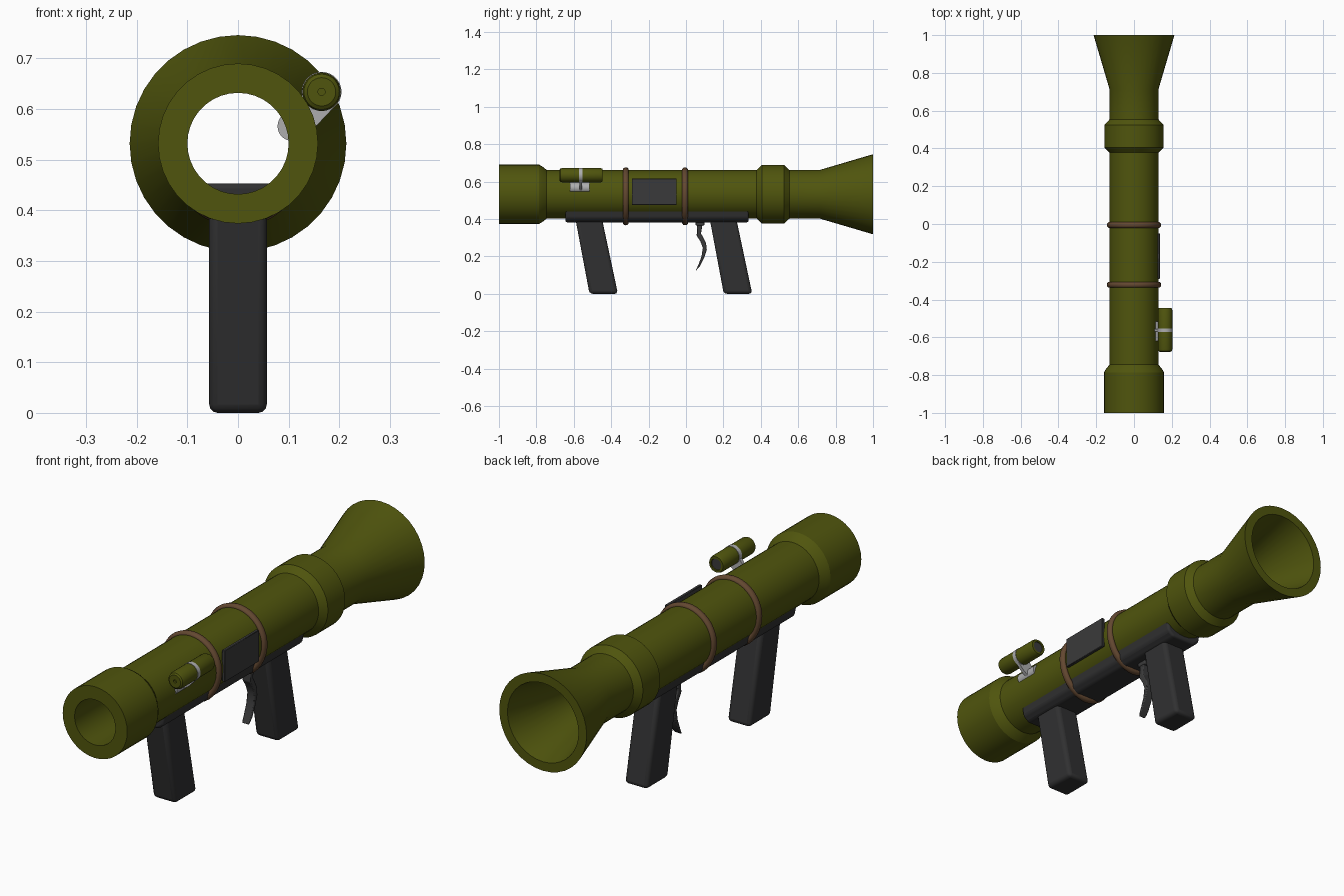
import bpy, bmesh, math
from mathutils import Vector

if "Cube" in bpy.data.objects:
    bpy.data.objects.remove(bpy.data.objects["Cube"])

AXIS_Z = 0.532  # height of the tube axis


def material(name, rgb):
    m = bpy.data.materials.new(name)
    m.diffuse_color = (*rgb, 1)
    m.use_nodes = True
    m.node_tree.nodes["Principled BSDF"].inputs["Base Color"].default_value = m.diffuse_color
    return m


olive = material("olive green", (0.079, 0.090, 0.004))
black = material("grip black", (0.030, 0.030, 0.031))
grey = material("dark grey", (0.042, 0.042, 0.043))
brown = material("leather brown", (0.125, 0.064, 0.030))
silver = material("light grey", (0.42, 0.42, 0.43))


def finish(name, bm, mat, bevel=0, segs=3, angle=30):
    bmesh.ops.recalc_face_normals(bm, faces=bm.faces)
    me = bpy.data.meshes.new(name)
    bm.to_mesh(me)
    bm.free()
    me.materials.append(mat)
    ob = bpy.data.objects.new(name, me)
    bpy.context.collection.objects.link(ob)
    if bevel:
        b = ob.modifiers.new("bevel", 'BEVEL')
        b.width, b.segments, b.limit_method = bevel, segs, 'ANGLE'
    bpy.ops.object.select_all(action='DESELECT')
    ob.select_set(True)
    bpy.context.view_layer.objects.active = ob
    bpy.ops.object.shade_smooth_by_angle(angle=math.radians(angle))
    return ob


def lathe(name, profile, mat, x=0, z=AXIS_Z, n=32, closed=False, angle=30):
    """Spin (radius, y) points about an axis along y."""
    bm = bmesh.new()
    rings = []
    for r, y in profile:
        rings.append([bm.verts.new((x + r * math.cos(2 * math.pi * i / n), y,
                                    z + r * math.sin(2 * math.pi * i / n))) for i in range(n)])
    pairs = list(zip(rings, rings[1:]))
    if closed:
        pairs.append((rings[-1], rings[0]))
    else:
        bm.faces.new(rings[0])
        bm.faces.new(rings[-1])
    for a, b in pairs:
        for i in range(n):
            j = (i + 1) % n
            bm.faces.new((a[i], a[j], b[j], b[i]))
    return finish(name, bm, mat, angle=angle)


def prism(name, pts, axis, lo, hi, mat, bevel=0, segs=3):
    """Extrude an outline: axis 'x' takes (y, z) points, axis 'y' takes (x, z)."""
    bm = bmesh.new()
    if axis == 'x':
        vs = [bm.verts.new((lo, a, b)) for a, b in pts]
        step = Vector((hi - lo, 0, 0))
    else:
        vs = [bm.verts.new((a, lo, b)) for a, b in pts]
        step = Vector((0, hi - lo, 0))
    out = bmesh.ops.extrude_face_region(bm, geom=[bm.faces.new(vs)])
    bmesh.ops.translate(bm, vec=step, verts=[v for v in out["geom"] if isinstance(v, bmesh.types.BMVert)])
    return finish(name, bm, mat, bevel, segs)


# Main tube: outer wall with collars and rear flare, then back along the bore
lathe("launch_tube", [
    (0.158, -1), (0.158, -0.785), (0.150, -0.77), (0.130, -0.745), (0.130, 0.378),
    (0.157, 0.405), (0.157, 0.525), (0.130, 0.553), (0.130, 0.715), (0.214, 1),
    (0.174, 1), (0.100, 0.715), (0.100, -1)], olive, n=36, closed=True, angle=20)

# Under-tube rail
half = [(0.058, 0.382), (0.085, 0.403), (0.094, 0.453)]
prism("rail", half + [(-x, z) for x, z in reversed(half)], 'y', -0.645, 0.335, black, 0.01)

# Two slanted hand grips
for name, y in (("front_grip", 0), ("rear_grip", 0.718)):
    prism(name, [(-0.592 + y, 0.405), (-0.450 + y, 0.405), (-0.364 + y, 0.0), (-0.516 + y, 0.0)],
          'x', -0.057, 0.057, black, 0.017)

# Trigger
prism("trigger_mount", [(0.052, 0.39), (0.098, 0.39), (0.098, 0.365), (0.052, 0.365)],
      'x', -0.022, 0.022, grey, 0.004)
prism("trigger", [(0.060, 0.37), (0.057, 0.31), (0.077, 0.28), (0.090, 0.245), (0.083, 0.20),
                  (0.068, 0.16), (0.052, 0.122), (0.075, 0.148), (0.096, 0.19), (0.111, 0.235),
                  (0.107, 0.272), (0.093, 0.30), (0.080, 0.322), (0.088, 0.37)],
      'x', -0.019, 0.019, grey, 0.004, 2)


# Straps around tube and rail, drooping slightly below
def strap(name, y, n=40, m=10, r=0.016):
    bm = bmesh.new()
    rings = []
    for i in range(n):
        a = 2 * math.pi * i / n
        c, s = math.cos(a), math.sin(a)
        rz = 0.131 if s > 0 else 0.153
        ring = []
        for k in range(m):
            b = 2 * math.pi * k / m
            d = 0.8 * r * math.cos(b)
            ring.append(bm.verts.new(((0.131 + d) * c, y + r * math.sin(b), AXIS_Z + (rz + d) * s)))
        rings.append(ring)
    for i in range(n):
        p, q = rings[i], rings[(i + 1) % n]
        for k in range(m):
            l = (k + 1) % m
            bm.faces.new((p[k], p[l], q[l], q[k]))
    finish(name, bm, brown, angle=60)


strap("front_strap", -0.322)
strap("rear_strap", -0.005)

# Flat side panel
prism("side_panel", [(-0.29, 0.475), (-0.05, 0.475), (-0.05, 0.615), (-0.29, 0.615)],
      'x', 0.124, 0.138, grey, 0.002, 1)

# Sight: body, rear lens, front dimple, clamp, strut and base
SX, SZ = 0.165, 0.634
lathe("sight_body", [(0.007, -0.668), (0.007, -0.677), (0.028, -0.677), (0.035, -0.672), (0.038, -0.662),
                     (0.038, -0.456), (0.034, -0.446), (0.025, -0.446), (0.024, -0.455)],
      olive, SX, SZ, 28)
lathe("sight_lens", [(0.024, -0.456), (0.024, -0.450)], grey, SX, SZ, 24)
lathe("sight_clamp", [(0.036, -0.572), (0.0395, -0.572), (0.0395, -0.553), (0.036, -0.553)],
      silver, SX, SZ, 28, closed=True)
prism("sight_strut", [(0.100, 0.590), (0.120, 0.545), (0.156, 0.568), (0.190, 0.604), (0.140, 0.645)],
      'y', -0.570, -0.555, silver)
lathe("sight_base", [(0.029, -0.62), (0.029, -0.515)], silver, 0.107, 0.566, 24)
